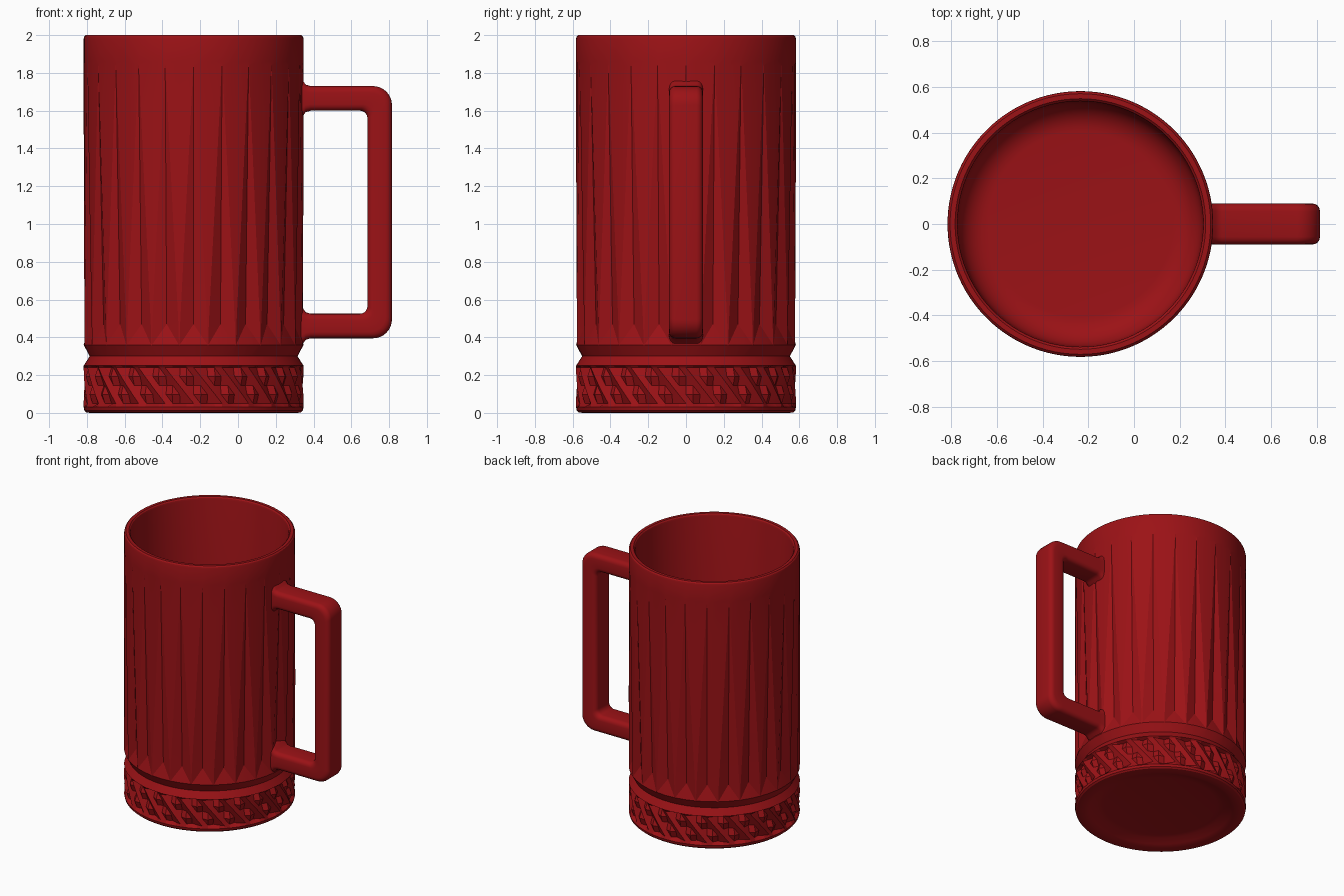
import bpy, bmesh
from math import sin, cos, pi, radians

if "Cube" in bpy.data.objects:
    bpy.data.objects.remove(bpy.data.objects["Cube"])

CX, R, N = -0.235, 0.582, 24      # cup axis, radius, flute count
FLUTE, STUD = 0.032, 0.034        # carving depths

red = bpy.data.materials.new("red")
red.diffuse_color = (0.33, 0.006, 0.008, 1)
red.use_nodes = True
red.node_tree.nodes["Principled BSDF"].inputs["Base Color"].default_value = red.diffuse_color


def finish(bm, name, angle):
    bmesh.ops.recalc_face_normals(bm, faces=bm.faces)
    me = bpy.data.meshes.new(name)
    bm.to_mesh(me)
    bm.free()
    ob = bpy.data.objects.new(name, me)
    bpy.context.collection.objects.link(ob)
    me.materials.append(red)
    bpy.ops.object.select_all(action='DESELECT')
    ob.select_set(True)
    bpy.context.view_layer.objects.active = ob
    bpy.ops.object.shade_smooth_by_angle(angle=radians(angle))
    return ob


# Each ring has four columns per flute: ridge, edge, valley, edge
def ring(z, radii, w=3.75, mode="quad"):
    if not isinstance(radii, (list, tuple)):
        radii = [radii] * 4
    return z, radii, w, mode


rings = []
# recessed underside and rounded foot
for r, z in ((0.38, 0.04), (0.43, 0.033), (0.48, 0.012), (0.51, 0.002),
             (0.55, 0), (0.568, 0.003), (0.578, 0.012), (R, 0.03)):
    rings.append(ring(z, r))
# faceted band: crossing ridges with sunken diamonds between
for i in range(5):
    v = 1 - abs(i - 2) / 2
    radii = [R - STUD * abs(u + v - 1) for u in (0, 0.5, 1, 0.5)]
    rings.append(ring(0.05 + 0.0475 * i, radii, mode="level" if i else "quad"))
# notch above the band
rings += [ring(0.25, R), ring(0.30, R - 0.032), ring(0.36, R, 7.3)]
# long flutes, widest at the bottom and fading out at the top
for i in range(7):
    t = i / 6
    w = 6.9 * (1 - t) + 0.15
    d = FLUTE * (1 - t)
    rings.append(ring(0.47 + 1.37 * t, [R, R, R - d, R], w,
                      "drop" if i == 0 else "quad"))
# plain lip
rings += [ring(1.86, R)]
for r, z in ((R, 1.98), (0.579, 1.992), (0.571, 2), (0.549, 2),
             (0.541, 1.992), (0.538, 1.98)):
    rings.append(ring(z, r))
# inner wall and rounded floor
for i in range(9):
    a = i / 8 * pi / 2
    rings.append(ring(0.25 - 0.13 * sin(a), 0.405 + 0.13 * cos(a)))

bm = bmesh.new()
rows = []
for z, radii, w, mode in rings:
    row = []
    for k in range(N):
        mid = 360 / N * k
        for r, off in zip(radii, (-7.5, -w, 0, w)):
            a = radians(mid + off)
            row.append(bm.verts.new((CX + r * cos(a), r * sin(a), z)))
    rows.append(row)
M = 4 * N
for j in range(1, len(rows)):
    lo, hi, mode = rows[j - 1], rows[j], rings[j][3]
    for i in range(M):
        n = (i + 1) % M
        a, b, c, d = lo[i], lo[n], hi[n], hi[i]
        if mode == "quad":
            bm.faces.new((a, b, c, d))
            continue
        ra, rb = rings[j - 1][1][i % 4], rings[j - 1][1][n % 4]
        rc, rd = rings[j][1][n % 4], rings[j][1][i % 4]
        use_ac = abs(ra - rc) < abs(rb - rd)
        if mode == "drop":
            use_ac = not use_ac
        tris = ((a, b, c), (a, c, d)) if use_ac else ((a, b, d), (b, c, d))
        for t in tris:
            bm.faces.new(t)
bm.faces.new(rows[0])
bm.faces.new(rows[-1])
finish(bm, "mug_body", 17)

# Handle: paired outer/inner outline points, upper half then mirrored
upper = [((0.318, 1.77), (0.318, 1.56)), ((0.345, 1.757), (0.345, 1.573)),
         ((0.358, 1.738), (0.358, 1.592)), ((0.385, 1.73), (0.385, 1.60))]
for i in range(9):
    a = pi / 2 * (1 - i / 8)
    upper.append(((0.715 + 0.1 * cos(a), 1.63 + 0.1 * sin(a)),
                  (0.645 + 0.04 * cos(a), 1.56 + 0.04 * sin(a))))
ZM = 2.125                         # sum of mirrored heights
lower = [tuple((x, ZM - z) for x, z in pair) for pair in reversed(upper)]

# rounded rectangle section: (position across thickness, y)
section = []
for q, (sx, sy) in enumerate(((1, 1), (-1, 1), (-1, -1), (1, -1))):
    for i in range(5):
        a = (q + i / 4) * pi / 2
        section.append((sx * 0.48 + 0.52 * cos(a), sy * 0.056 + 0.034 * sin(a)))

bm = bmesh.new()
loops = []
for (ox, oz), (ix, iz) in upper + lower:
    loops.append([bm.verts.new((ix + (ox - ix) * (s + 1) / 2, y,
                                iz + (oz - iz) * (s + 1) / 2))
                  for s, y in section])
for p, q in zip(loops, loops[1:]):
    for i in range(len(section)):
        n = (i + 1) % len(section)
        bm.faces.new((p[i], p[n], q[n], q[i]))
bm.faces.new(loops[0])
bm.faces.new(loops[-1])
finish(bm, "handle", 40)
